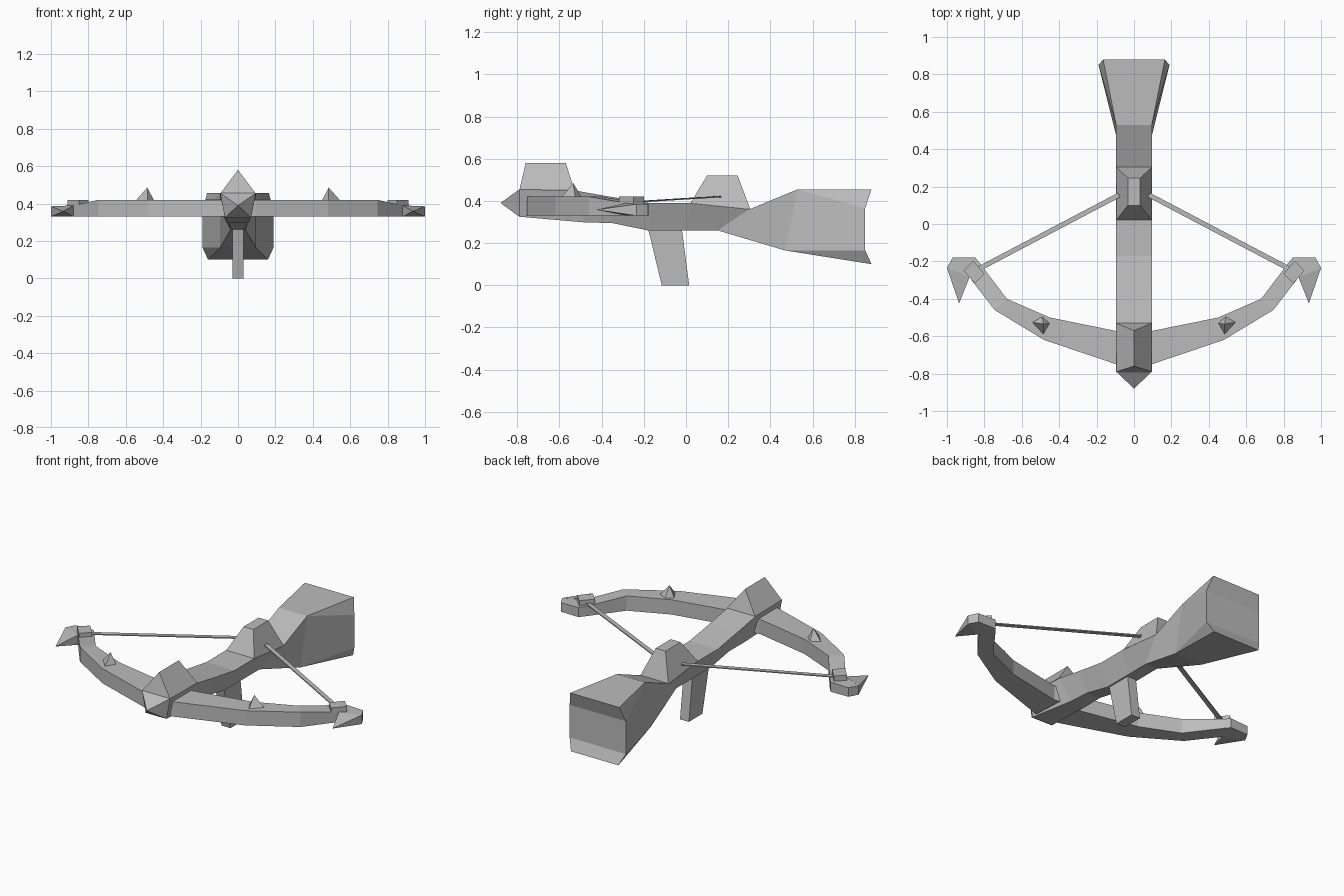
import bpy, bmesh
from mathutils import Vector

cube = bpy.data.objects.get("Cube")
if cube:
    bpy.data.objects.remove(cube)

grey = bpy.data.materials.new("plain grey")
grey.use_nodes = True
colour = (0.5, 0.5, 0.5, 1)
grey.diffuse_color = colour
grey.node_tree.nodes["Principled BSDF"].inputs["Base Color"].default_value = colour


def loft(name, rings):
    """Skin a list of equal-length rings and cap both ends."""
    bm = bmesh.new()
    rows = [[bm.verts.new(p) for p in ring] for ring in rings]
    n = len(rows[0])
    for a, b in zip(rows, rows[1:]):
        for i in range(n):
            j = (i + 1) % n
            bm.faces.new((a[i], a[j], b[j], b[i]))
    bm.faces.new(rows[0][::-1])
    bm.faces.new(rows[-1])
    bmesh.ops.remove_doubles(bm, verts=bm.verts, dist=0.0005)
    bmesh.ops.recalc_face_normals(bm, faces=bm.faces)
    mesh = bpy.data.meshes.new(name)
    bm.to_mesh(mesh)
    bm.free()
    mesh.materials.append(grey)
    obj = bpy.data.objects.new(name, mesh)
    bpy.context.collection.objects.link(obj)
    return obj


def rect(x, y0, y1, z):
    return [(-x, y0, z), (x, y0, z), (x, y1, z), (-x, y1, z)]


def both_sides(name, rings):
    """Build the left part and its mirrored right twin."""
    loft("left_" + name, rings)
    loft("right_" + name, [[(-x, y, z) for x, y, z in r] for r in rings])


# Stock: each station is top (y, z), then bottom half width and (y, z)
W = 0.095
stations = [
    (-0.79, 0.455, 0.07, -0.79, 0.325),
    (-0.53, 0.45, 0.05, -0.48, 0.298),
    (-0.36, 0.42, 0.045, -0.35, 0.295),
    (-0.17, 0.39, 0.04, -0.18, 0.26),
    (0.02, 0.39, 0.04, 0.0, 0.26),
    (0.30, 0.36, 0.04, 0.15, 0.26),
]
rings = [[(0, -0.88, 0.39)] * 4]
rings += [[(-W, ty, tz), (W, ty, tz), (w, by, bz), (-w, by, bz)]
          for ty, tz, w, by, bz in stations]
rings.append([(-W, 0.53, 0.455), (W, 0.53, 0.455), (W, 0.47, 0.165), (-W, 0.47, 0.165)])
bm_obj = loft("stock", rings)

# Flared butt: side points double up at the front, and the end is dished
neck = [(W, 0.53, 0.455), (W, 0.53, 0.455), (W, 0.47, 0.165), (W, 0.47, 0.165)]
end = [(0.165, 0.88, 0.455), (0.19, 0.85, 0.365), (0.19, 0.85, 0.165), (0.16, 0.88, 0.10)]
bm = bmesh.new()
rows = []
for half in (neck, end):
    rows.append([[bm.verts.new((s * x, y, z)) for x, y, z in half] for s in (1, -1)])
for s in (0, 1):
    for i in range(3):
        bm.faces.new((rows[0][s][i], rows[0][s][i + 1], rows[1][s][i + 1], rows[1][s][i]))
for i in (0, 3):
    bm.faces.new((rows[0][0][i], rows[0][1][i], rows[1][1][i], rows[1][0][i]))
for i in range(3):
    bm.faces.new((rows[1][0][i], rows[1][0][i + 1], rows[1][1][i + 1], rows[1][1][i]))
bmesh.ops.remove_doubles(bm, verts=bm.verts, dist=0.0005)
bmesh.ops.recalc_face_normals(bm, faces=bm.faces)
butt_mesh = bpy.data.meshes.new("butt")
bm.to_mesh(butt_mesh)
bm.free()
butt_mesh.materials.append(grey)
bpy.context.collection.objects.link(bpy.data.objects.new("butt", butt_mesh))

# Ridged front cap, rear block and grip
loft("front_ridge", [rect(W, -0.79, -0.53, 0.453), rect(0, -0.76, -0.57, 0.58)])
loft("rear_block", [
    [(-W, 0.02, 0.388), (W, 0.02, 0.388), (W, 0.305, 0.36), (-W, 0.305, 0.36)],
    rect(0.033, 0.10, 0.245, 0.52)])
loft("grip", [rect(0.03, -0.115, 0.015, 0), rect(0.03, -0.18, -0.02, 0.27)])

# Bow limbs: front edge, back edge and top height along the limb
Z = 0.33
limb = [
    ((0.0, -0.77), (0.0, -0.55), 0.42),
    ((0.095, -0.75), (0.095, -0.572), 0.42),
    ((0.48, -0.62), (0.45, -0.50), 0.42),
    ((0.745, -0.46), (0.68, -0.40), 0.42),
    ((0.88, -0.285), (0.82, -0.215), 0.39),
    ((1.0, -0.235), (0.97, -0.18), 0.385),
]
# The limb turns at the tip, with its inner corner at the back
limb.insert(5, ((0.90, -0.28), (0.85, -0.178), 0.388))
both_sides("bow_limb", [[(*f, Z), (*b, Z), (*b, t), (*f, t)] for f, b, t in limb])

# Forward spikes at the limb tips
both_sides("tip_spike", [
    [(0.88, -0.285, Z), (1.0, -0.235, Z), (1.0, -0.235, 0.385), (0.88, -0.285, 0.39)],
    [(0.935, -0.425, 0.358)] * 4])

# String blocks, turned to follow the limb
along, across = Vector((0.03, 0.034, 0)), Vector((0.026, -0.026, 0))
mid = Vector((0.855, -0.258, 0))
block = [mid + along + across, mid + along - across, mid - along - across, mid - along + across]
both_sides("string_block", [[(p.x, p.y, z) for p in block] for z in (0.375, 0.42)])

# Small studs on the limbs
kite = [(0.45, -0.53), (0.485, -0.59), (0.545, -0.525), (0.49, -0.495)]
both_sides("stud", [[(x, y, 0.418) for x, y in kite], [(0.485, -0.535, 0.485)] * 4])

# Flat bowstring
a, b = Vector((0.84, -0.245, 0.395)), Vector((0.08, 0.155, 0.42))
side = (b - a).cross(Vector((0, 0, 1))).normalized() * 0.013
up = Vector((0, 0, 0.003))
both_sides("string", [[p - side - up, p + side - up, p + side + up, p - side + up] for p in (a, b)])
